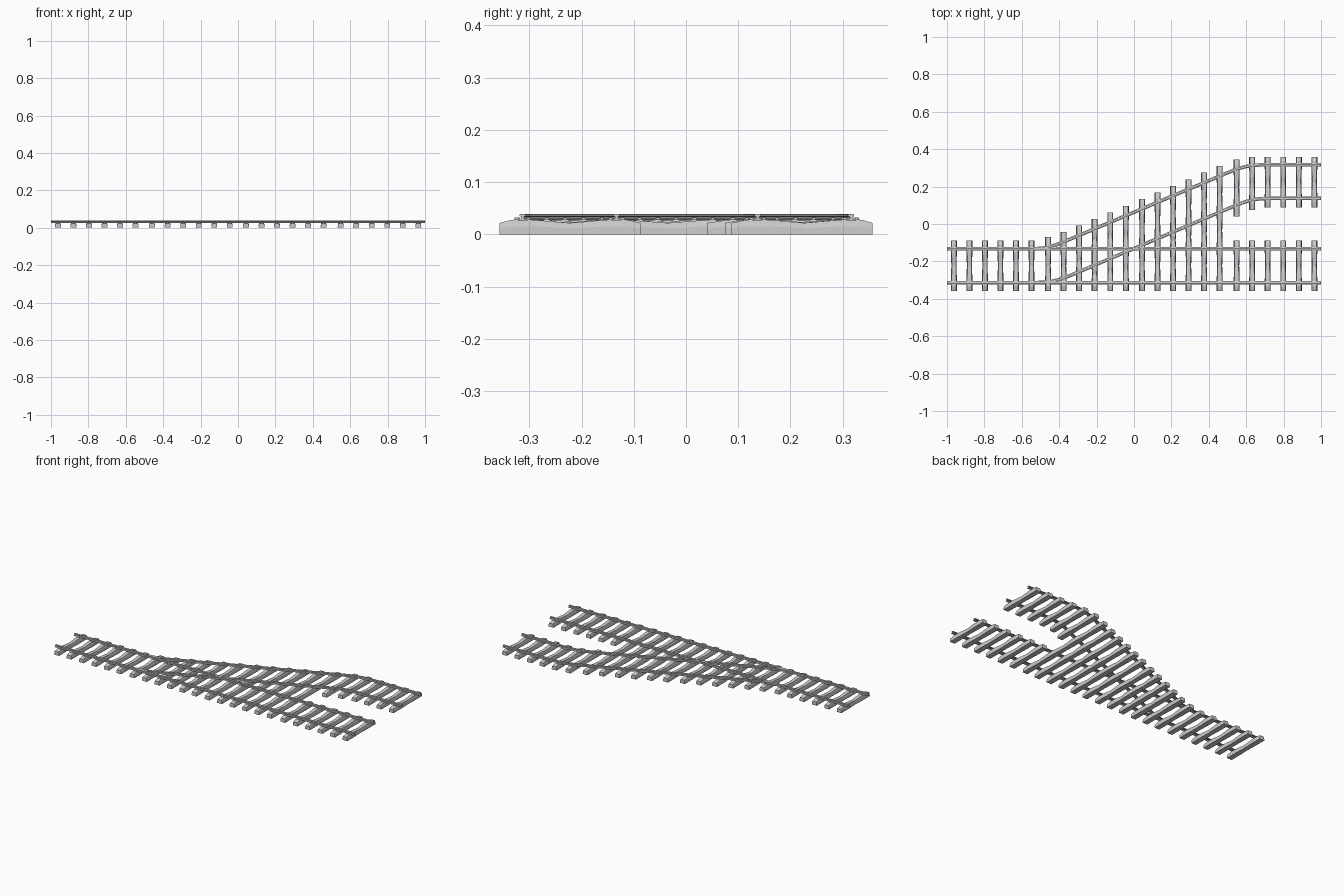
import bpy, bmesh
from mathutils import Vector

if "Cube" in bpy.data.objects:
    bpy.data.objects.remove(bpy.data.objects["Cube"])

SEAT, DIP, TOP = 0.028, 0.022, 0.039
STRAIGHT = (-0.313, -0.133)


def finish(name, bm):
    bmesh.ops.recalc_face_normals(bm, faces=bm.faces)
    mesh = bpy.data.meshes.new(name)
    bm.to_mesh(mesh)
    bm.free()
    ob = bpy.data.objects.new(name, mesh)
    bpy.context.collection.objects.link(ob)
    return ob


def loft(bm, rings):
    """Skin closed rings of points and cap both ends."""
    vs = [[bm.verts.new(p) for p in r] for r in rings]
    n = len(vs[0])
    for a, b in zip(vs, vs[1:]):
        for i in range(n):
            j = (i + 1) % n
            bm.faces.new((a[i], a[j], b[j], b[i]))
    bm.faces.new(vs[0])
    bm.faces.new(vs[-1])


# Rail cross-section: foot, web, head
half = [(0.0095, 0.0265), (0.0095, 0.0285), (0.0025, 0.0305),
        (0.0025, 0.0335), (0.0055, 0.035), (0.0055, 0.038), (0.004, TOP)]
PROFILE = half + [(-u, z) for u, z in reversed(half)]


def rail(name, path):
    bm = bmesh.new()
    rings = []
    for i, p in enumerate(path):
        t = (path[min(i + 1, len(path) - 1)] - path[max(i - 1, 0)]).normalized()
        n = Vector((-t.y, t.x))
        rings.append([(p.x + n.x * u, p.y + n.y * u, z) for u, z in PROFILE])
    loft(bm, rings)
    return finish(name, bm)


def turnout_path(y0, y1, x0, x1, r=0.085, steps=6):
    """Straight slope between two levels with rounded corners, running out to x = 1."""
    a, b = Vector((x0, y0)), Vector((x1, y1))
    d = (b - a).normalized()
    h = Vector((1, 0))
    pts = []
    for c, tin, tout in ((a, h, d), (b, d, h)):
        p, q = c - tin * r, c + tout * r
        for k in range(steps + 1):
            t = k / steps
            pts.append(p * (1 - t) ** 2 + c * 2 * t * (1 - t) + q * t * t)
    return pts + [Vector((1, y1))]


def y_at(path, x):
    for p, q in zip(path, path[1:]):
        if p.x <= x <= q.x:
            return p.y + (q.y - p.y) * (x - p.x) / (q.x - p.x)
    return None


# Rails
for n, y in zip(("front", "rear"), STRAIGHT):
    rail("straight_rail_" + n, [Vector((-1, y)), Vector((1, y))])
low = turnout_path(-0.313, 0.137, -0.43, 0.633)
high = turnout_path(-0.133, 0.316, -0.465, 0.6)
rail("diverging_rail_front", low)
rail("diverging_rail_rear", high)


def box(bm, x, y, z, sx, sy, sz):
    vs = bmesh.ops.create_cube(bm, size=1)["verts"]
    for v in vs:
        v.co = (x + v.co.x * sx, y + v.co.y * sy, z + v.co.z * sz)


clips = bmesh.new()


def sleeper(name, x, y0, y1, rails):
    """Concrete sleeper with raised rail seats, dipped waists and sloped ends."""
    seats = []
    for y in sorted(rails):
        if not seats or y - seats[-1] > 0.05:
            seats.append(y)
        box(clips, x, y, SEAT, 0.02, 0.034, 0.002)
        for s in (-1, 1):
            box(clips, x, y + s * 0.0115, SEAT + 0.002, 0.010, 0.007, 0.005)
    stations = [(y0, DIP, 1.0)]
    for i, y in enumerate(seats):
        if i and y - seats[i - 1] > 0.09:
            stations.append(((y + seats[i - 1]) / 2, DIP, 0.85))
        stations += [(y - 0.021, SEAT, 1.0), (y + 0.021, SEAT, 1.0)]
    stations.append((y1, DIP, 1.0))
    bm = bmesh.new()
    loft(bm, [[(x - 0.016 * w, y, 0), (x + 0.016 * w, y, 0), (x + 0.0155 * w, y, z * 0.55),
               (x + 0.012 * w, y, z), (x - 0.012 * w, y, z), (x - 0.0155 * w, y, z * 0.55)]
              for y, z, w in stations])
    finish(name, bm)


# Sleepers in four bays of six; long ones under the turnout
for bay, start in enumerate((-0.963, -0.459, 0.043, 0.549)):
    for k in range(6):
        x = start + k * 0.083
        tag = f"{bay * 6 + k + 1:02d}"
        lo, hi = y_at(low, x), y_at(high, x)
        if bay == 0:
            sleeper("sleeper_" + tag, x, -0.357, -0.087, STRAIGHT)
        elif bay < 3:
            sleeper("turnout_sleeper_" + tag, x, -0.357, max(hi + 0.053, -0.07), [*STRAIGHT, lo, hi])
        else:
            sleeper("sleeper_" + tag, x, -0.357, -0.087, STRAIGHT)
            sleeper("branch_sleeper_" + tag, x, (0.04, 0.075)[k] if k < 2 else 0.087,
                    0.345 if k == 0 else 0.357, [lo, hi])

# Fastening plates and clips
finish("rail_clips", clips)
